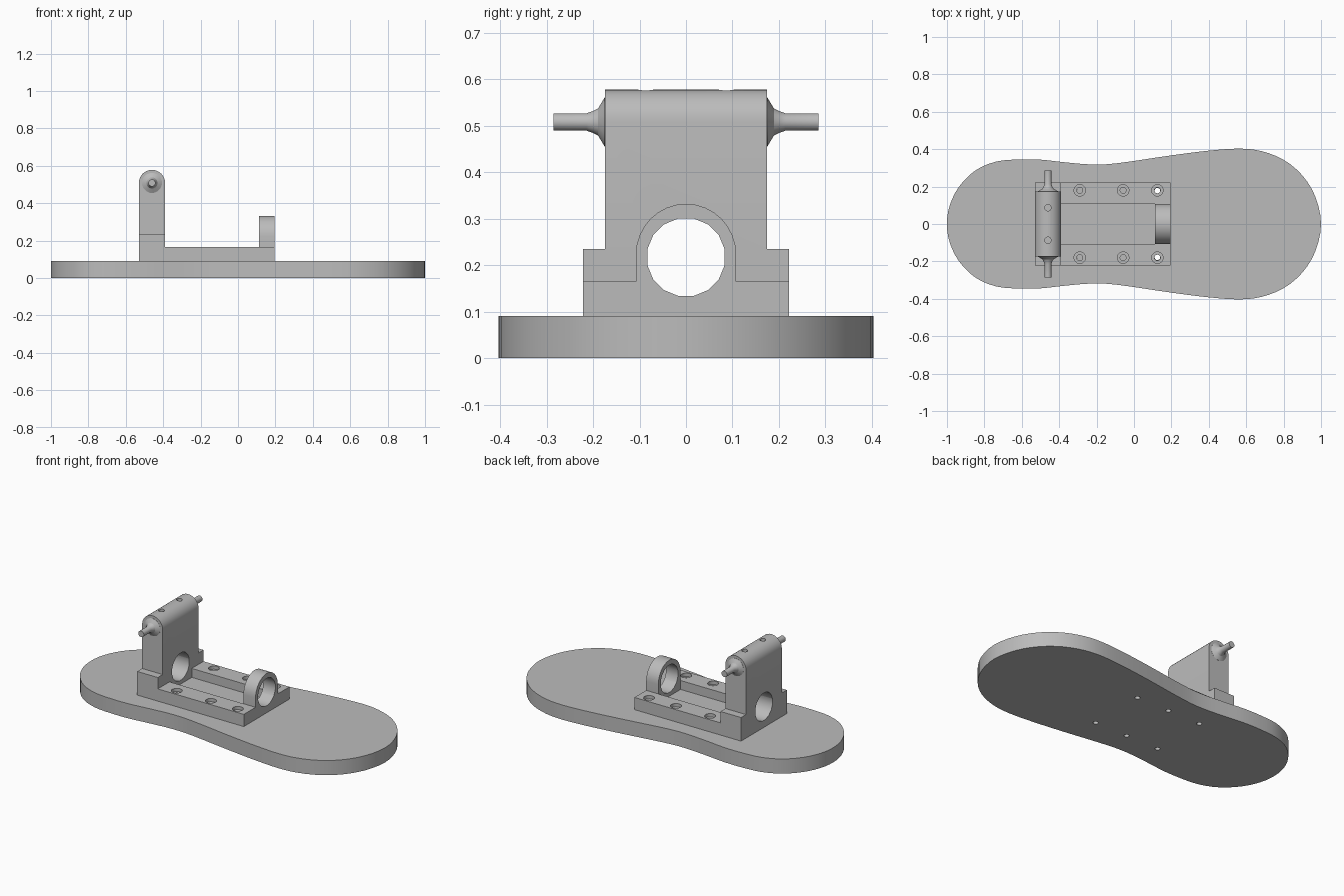
import bpy, bmesh, math
from mathutils import Matrix, Vector

if "Cube" in bpy.data.objects:
    bpy.data.objects.remove(bpy.data.objects["Cube"])

grey = bpy.data.materials.new("plain grey")
grey.diffuse_color = (0.5, 0.5, 0.5, 1)
grey.use_nodes = True
grey.node_tree.nodes["Principled BSDF"].inputs["Base Color"].default_value = grey.diffuse_color


def make(name, bm):
    bmesh.ops.recalc_face_normals(bm, faces=bm.faces)
    me = bpy.data.meshes.new(name)
    bm.to_mesh(me)
    bm.free()
    me.materials.append(grey)
    ob = bpy.data.objects.new(name, me)
    bpy.context.collection.objects.link(ob)
    return ob


def prism(name, pts, axis, a, b):
    """Extrude a 2D outline along an axis from a to b."""
    place = {'X': lambda p, t: (t, p[0], p[1]),
             'Y': lambda p, t: (p[0], t, p[1]),
             'Z': lambda p, t: (p[0], p[1], t)}[axis]
    bm = bmesh.new()
    lo = [bm.verts.new(place(p, a)) for p in pts]
    hi = [bm.verts.new(place(p, b)) for p in pts]
    bm.faces.new(lo)
    bm.faces.new(hi)
    n = len(pts)
    for i in range(n):
        j = (i + 1) % n
        bm.faces.new((lo[i], lo[j], hi[j], hi[i]))
    return make(name, bm)


def box(name, x0, x1, y0, y1, z0, z1):
    return prism(name, [(x0, y0), (x1, y0), (x1, y1), (x0, y1)], 'Z', z0, z1)


def circle(cx, cy, r, n):
    return [(cx + r * math.cos(2 * math.pi * (i + .5) / n),
             cy + r * math.sin(2 * math.pi * (i + .5) / n)) for i in range(n)]


def cut(ob, cutters):
    """Subtract every cutter, bake the result and remove the cutters."""
    for c in cutters:
        c.hide_render = True
        m = ob.modifiers.new("cut", 'BOOLEAN')
        m.operation, m.solver, m.object = 'DIFFERENCE', 'EXACT', c
    dg = bpy.context.evaluated_depsgraph_get()
    me = bpy.data.meshes.new_from_object(ob.evaluated_get(dg))
    ob.modifiers.clear()
    ob.data = me
    for c in cutters:
        bpy.data.objects.remove(c)


def drill(x, y, r, z0, z1):
    return prism("drill", circle(x, y, r, 16), 'Z', z0, z1)


# Sole: smooth curve through half an outline, mirrored in y
half = [(-1, 0), (-.985, .1), (-.935, .2), (-.85, .285), (-.74, .333), (-.62, .345),
        (-.5, .344), (-.38, .331), (-.22, .318), (-.08, .326), (.2, .367), (.4, .392),
        (.56, .403), (.68, .39), (.8, .343), (.9, .26), (.97, .145), (1, 0)]
loop = half + [(x, -y) for x, y in half[-2:0:-1]]
outline = []
for i in range(len(loop)):
    p0, p1, p2, p3 = (Vector(loop[(i + k) % len(loop)]) for k in (-1, 0, 1, 2))
    for t in (0, 1 / 3, 2 / 3):
        v = .5 * (2 * p1 + (p2 - p0) * t + (2 * p0 - 5 * p1 + 4 * p2 - p3) * t * t
                  + (3 * p1 - p0 - 3 * p2 + p3) * t ** 3)
        outline.append((v.x, v.y))
sole = prism("sole", outline, 'Z', 0, .09)
cut(sole, [drill(x, s * .178, .015, -.05, .15) for x in (-.317, -.096, .125) for s in (-1, 1)])

# Base plate with channel, bearing bore and counterbored screw holes
HZ, HR = .217, .085
base = box("base_plate", -.39, .195, -.222, .222, .09, .165)
cutters = [box("channel", -.45, .113, -.108, .108, .11, .3),
           prism("bore", circle(0, HZ, HR, 16), 'X', .05, .3)]
for x in (-.29, -.058, .125):
    for s in (-1, 1):
        cutters += [drill(x, s * .18, .016, .05, .2), drill(x, s * .18, .031, .145, .2)]
cut(base, cutters)

# Arched front bearing ring
arch = [(-.108, .165), (.108, .165)] + [
    (.108 * math.cos(math.pi * i / 16), .222 + .11 * math.sin(math.pi * i / 16)) for i in range(17)]
ring = prism("bearing_ring", arch, 'X', .113, .195)
cut(ring, [prism("bore", circle(0, HZ, HR, 16), 'X', .05, .3)])

# Wide foot under the tower
foot = box("tower_foot", -.53, -.39, -.222, .222, .09, .235)
cut(foot, [prism("bore", circle(0, HZ, HR, 16), 'X', -.7, -.2)])

# Tower with rounded top, bore and two set-screw holes
side = [(-.53, .235), (-.39, .235)] + [
    (-.46 + .07 * math.cos(math.pi * i / 16), .508 + .07 * math.sin(math.pi * i / 16)) for i in range(17)]
tower = prism("tower", side, 'Y', -.174, .174)
cut(tower, [prism("bore", circle(0, HZ, HR, 16), 'X', -.7, -.2)]
    + [drill(-.46, s * .087, .017, .5, .65) for s in (-1, 1)])

# Axle pins: turned profile (distance along y, radius), one per side
profile = [(.17, .054), (.175, .054), (.189, .03), (.2, .024), (.214, .019), (.285, .019)]
pins = []
for s, name in ((-1, "axle_pin_front"), (1, "axle_pin_back")):
    bm = bmesh.new()
    rings = [[bm.verts.new((x, s * y, z)) for x, z in circle(-.46, .508, r, 16)] for y, r in profile]
    for a, b in zip(rings, rings[1:]):
        for i in range(16):
            j = (i + 1) % 16
            bm.faces.new((a[i], a[j], b[j], b[i]))
    bm.faces.new(rings[0])
    bm.faces.new(rings[-1])
    pins.append(make(name, bm))

# Smooth rounded surfaces, keep corners sharp
for ob in [sole, base, ring, foot, tower] + pins:
    bpy.ops.object.select_all(action='DESELECT')
    ob.select_set(True)
    bpy.context.view_layer.objects.active = ob
    bpy.ops.object.shade_smooth_by_angle(angle=math.radians(30))
